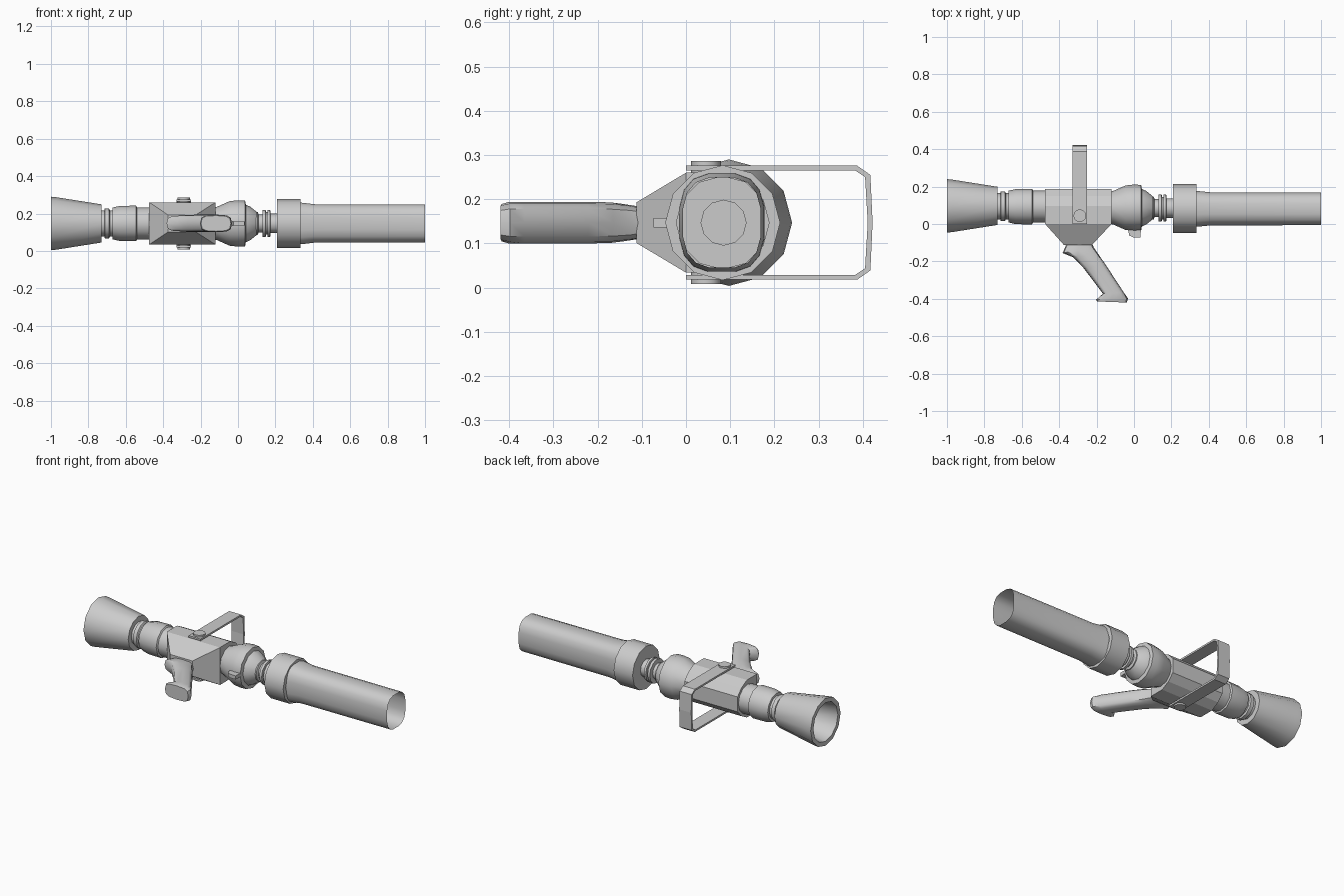
import bpy, bmesh
from math import sin, cos, pi, copysign
from mathutils import Matrix

if "Cube" in bpy.data.objects:
    bpy.data.objects.remove(bpy.data.objects["Cube"])

ZC = 0.147  # height of the nozzle axis


def finish(name, bm, angle=None):
    bmesh.ops.recalc_face_normals(bm, faces=bm.faces)
    me = bpy.data.meshes.new(name)
    bm.to_mesh(me)
    bm.free()
    ob = bpy.data.objects.new(name, me)
    bpy.context.collection.objects.link(ob)
    if angle:
        bpy.ops.object.select_all(action='DESELECT')
        ob.select_set(True)
        bpy.context.view_layer.objects.active = ob
        bpy.ops.object.shade_smooth_by_angle(angle=angle)
    return ob


def loft(name, rings, caps=(True, True), angle=0.6):
    bm = bmesh.new()
    loops = [[bm.verts.new(p) for p in r] for r in rings]
    for a, b in zip(loops, loops[1:]):
        n = len(a)
        for i in range(n):
            bm.faces.new((a[i], a[(i + 1) % n], b[(i + 1) % n], b[i]))
    if caps[0]:
        bm.faces.new(loops[0])
    if caps[1]:
        bm.faces.new(loops[-1])
    return finish(name, bm, angle)


def tube(name, yc, profile, sides=12, caps=(True, True), power=1.0, flat=1.0, turn=0.0):
    """Rings of (x, radius) around the x axis; power < 1 squares the section."""
    def sp(v):
        return copysign(abs(v) ** power, v)
    rings = []
    for x, r in profile:
        ts = [2 * pi * (i + turn) / sides for i in range(sides)]
        rings.append([(x, yc + r * flat * sp(cos(t)), ZC + r * sp(sin(t))) for t in ts])
    return loft(name, rings, caps)


def prism(name, pts, lo, hi, place):
    return loft(name, [[place(a, b, h) for a, b in pts] for h in (lo, hi)], angle=None)


# Flared spray bell with a hollow mouth
tube("spray_bell", 0.097, [(-0.73, 0.075), (-0.73, 0.102), (-0.97, 0.14), (-1.0, 0.143),
                           (-1.0, 0.117), (-0.78, 0.085)])

# Stepped neck and barrel between bell and body
tube("bell_neck", 0.095, [(-0.74, 0.07), (-0.715, 0.07), (-0.712, 0.08), (-0.69, 0.08),
                          (-0.685, 0.07), (-0.66, 0.07)])
tube("barrel", 0.093, [(-0.672, 0.075), (-0.67, 0.085), (-0.63, 0.094), (-0.545, 0.095),
                       (-0.54, 0.086), (-0.47, 0.086)])

# Valve body: rounded back, flat sides
section = [(0.0, 0.113), (0.097, 0.113), (0.15, 0.085), (0.187, 0.045)]
section += [(y, -z) for y, z in reversed(section)]
prism("valve_body", section, -0.475, -0.12, lambda y, z, x: (x, y, ZC + z))


def rect(x0, x1, y, h):
    return [(x0, y, ZC - h), (x1, y, ZC - h), (x1, y, ZC + h), (x0, y, ZC + h)]


# Tapered block that joins body to grip
loft("grip_mount", [rect(-0.475, -0.12, 0.0, 0.113), rect(-0.375, -0.225, -0.112, 0.046)], angle=None)

# Bulbous valve housing with its small lug
tube("valve_housing", 0.087, [(-0.13, 0.085), (-0.11, 0.09), (-0.045, 0.119), (0.0, 0.124), (0.038, 0.122),
                              (0.042, 0.1), (0.065, 0.09), (0.1, 0.062)])
prism("housing_lug", [(-0.035, -0.02), (-0.025, -0.062), (0.0, -0.073), (0.035, -0.073), (0.037, -0.02)],
      -0.011, 0.011, lambda x, y, z: (x, y, ZC + z))

# Swivel neck with collars
tube("swivel_neck", 0.085, [(0.09, 0.062), (0.105, 0.062), (0.11, 0.048), (0.13, 0.048), (0.132, 0.072),
                            (0.148, 0.072), (0.15, 0.06), (0.157, 0.06), (0.159, 0.072), (0.172, 0.072),
                            (0.175, 0.052), (0.215, 0.052)])

# Hose coupling ring and open-ended hose
tube("coupling_ring", 0.083, [(0.208, 0.118), (0.208, 0.13), (0.334, 0.13), (0.334, 0.105)],
     caps=(True, False))
tube("hose", 0.081, [(0.30, 0.114), (0.345, 0.112), (0.41, 0.104), (1.0, 0.103)], sides=16,
     caps=(False, False), power=0.7, flat=0.86, turn=0.5)

# Bale handle: a chamfered U-shaped strap
outer = [(0.0, 0.129), (0.387, 0.129), (0.417, 0.108), (0.422, 0.0)]
inner = [(0.0, 0.118), (0.383, 0.118), (0.405, 0.103), (0.411, 0.0)]
strap = outer + [(y, -z) for y, z in outer[-2::-1]]
strap += [(y, -z) for y, z in inner] + inner[-2::-1]
prism("bale_handle", strap, -0.33, -0.25, lambda y, z, x: (x, y, ZC + z))

# Pivot bolts on both sides
for side, label in ((1, "upper"), (-1, "lower")):
    bm = bmesh.new()
    bmesh.ops.create_cone(bm, cap_ends=True, segments=12, radius1=0.034, radius2=0.034, depth=0.036,
                          matrix=Matrix.Translation((-0.29, 0.045, ZC + side * 0.121)))
    finish(label + "_pivot", bm, 0.6)

# Pistol grip: lofted rounded sections from (rear point) to (front point)
spine = [((-0.36, -0.105), (-0.225, -0.10), 0.036), ((-0.382, -0.155), (-0.215, -0.125), 0.042),
         ((-0.325, -0.178), (-0.188, -0.165), 0.046), ((-0.27, -0.235), (-0.15, -0.22), 0.047),
         ((-0.166, -0.373), (-0.055, -0.365), 0.047), ((-0.203, -0.405), (-0.032, -0.398), 0.047),
         ((-0.198, -0.414), (-0.038, -0.42), 0.042)]
rings = []
for (ax, ay), (bx, by), h in spine:
    ring = []
    for i in range(12):
        t = 2 * pi * i / 12
        u = 0.5 + 0.5 * copysign(abs(cos(t)) ** 0.6, cos(t))
        ring.append((ax + (bx - ax) * u, ay + (by - ay) * u, ZC + h * copysign(abs(sin(t)) ** 0.6, sin(t))))
    rings.append(ring)
loft("pistol_grip", rings, angle=0.7)
